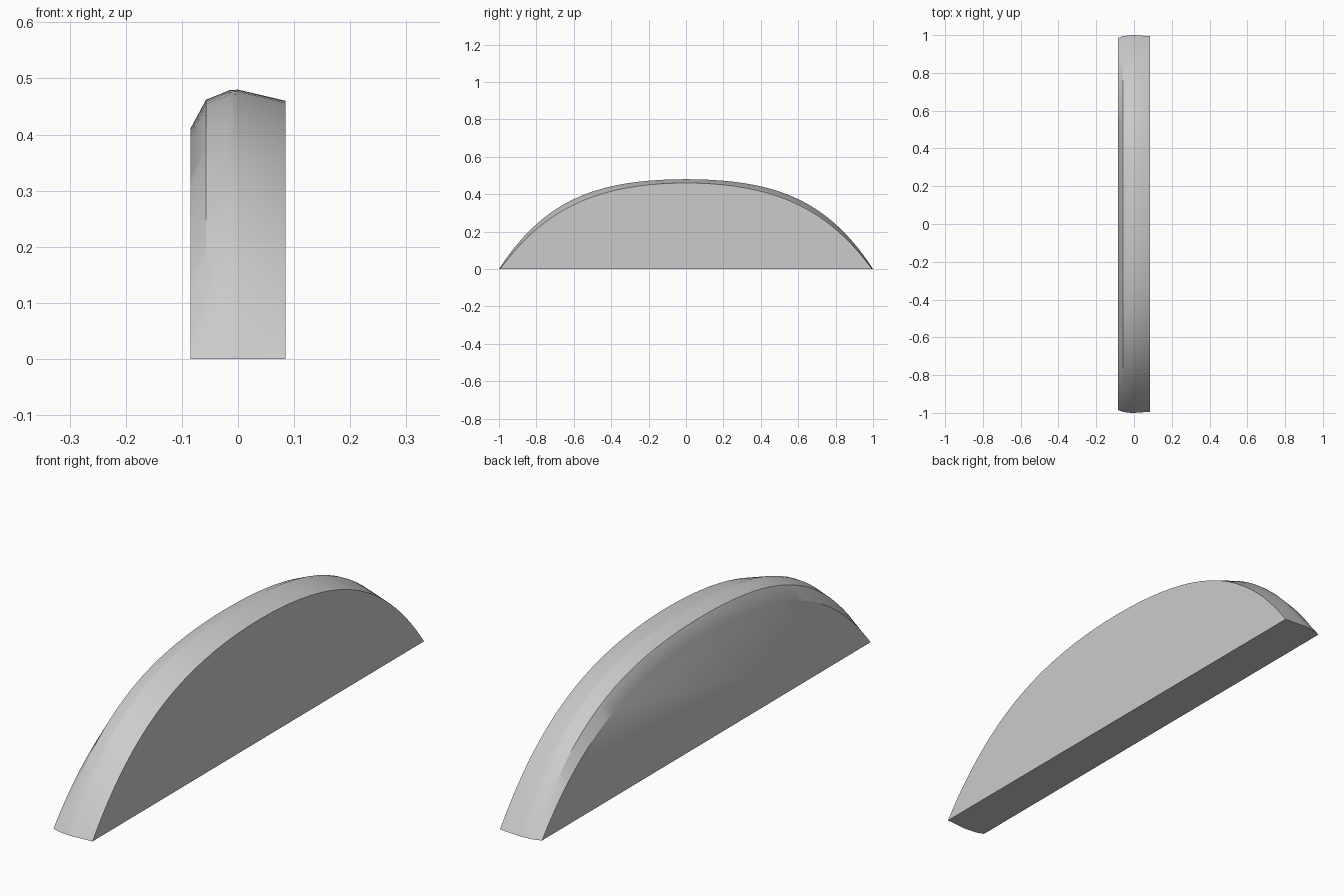
import bpy, bmesh, math

cube = bpy.data.objects.get("Cube")
if cube:
    bpy.data.objects.remove(cube, do_unlink=True)

grey = bpy.data.materials.new("light_grey")
grey.use_nodes = True
colour = (0.6, 0.6, 0.6, 1)
grey.diffuse_color = colour
grey.node_tree.nodes["Principled BSDF"].inputs["Base Color"].default_value = colour

# Ribs across the thickness: x, crown height, half length, fullness of the arch
ribs = [
    (-0.085, 0.41, 0.985, 0.48),
    (-0.057, 0.462, 0.995, 0.57),
    (-0.015, 0.479, 1.0, 0.6),
    (0.0, 0.48, 1.0, 0.6),
    (0.085, 0.46, 0.994, 0.48),
]
STEPS = 48


def arch(bm, x, height, half, full):
    """Row of vertices along one arched rib, from front to back."""
    row = []
    for i in range(STEPS + 1):
        t = -math.cos(math.pi * i / STEPS)
        z = height * (1 - (1 - full) * t ** 2 - full * t ** 4)
        row.append(bm.verts.new((x, half * t, max(z, 0))))
    return row


bm = bmesh.new()
rows = [arch(bm, *rib) for rib in ribs]

# Curved rim
for a, b in zip(rows, rows[1:]):
    for i in range(STEPS):
        bm.faces.new((a[i], b[i], b[i + 1], a[i + 1]))

# Flat sides and flat base
bm.faces.new(rows[0])
bm.faces.new(rows[-1])
bm.faces.new([r[0] for r in rows] + [r[-1] for r in reversed(rows)])
bmesh.ops.recalc_face_normals(bm, faces=bm.faces)

mesh = bpy.data.meshes.new("arched_slab")
bm.to_mesh(mesh)
bm.free()
mesh.materials.append(grey)
slab = bpy.data.objects.new("arched_slab", mesh)
bpy.context.collection.objects.link(slab)

# Smooth rim with sharp borders
bpy.ops.object.select_all(action="DESELECT")
slab.select_set(True)
bpy.context.view_layer.objects.active = slab
bpy.ops.object.shade_smooth_by_angle(angle=math.radians(30))
